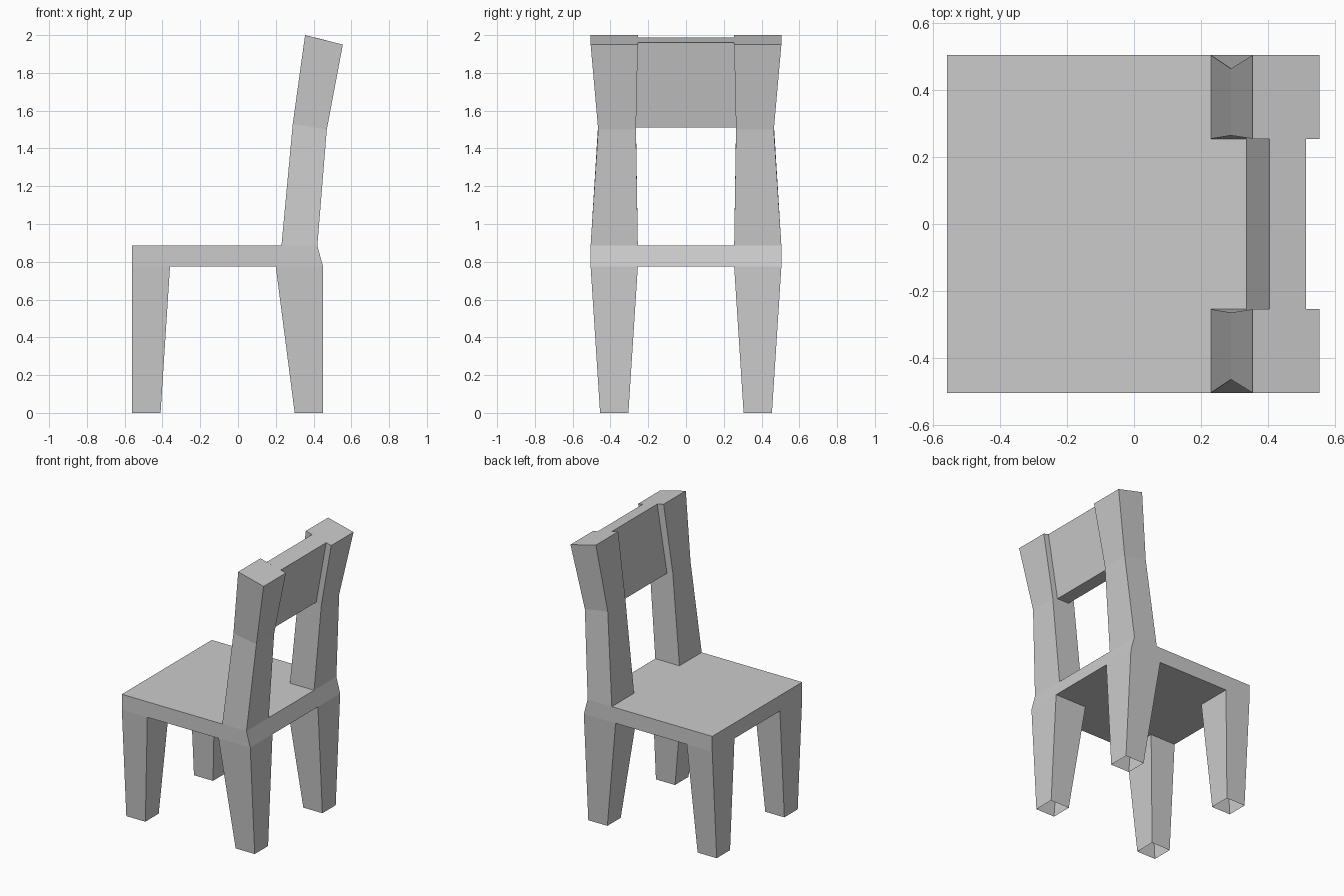
import bpy
import bmesh

cube = bpy.data.objects.get("Cube")
if cube:
    bpy.data.objects.remove(cube, do_unlink=True)

# Single plain grey finish
grey = bpy.data.materials.new("light grey")
grey.use_nodes = True
colour = (0.6, 0.6, 0.6, 1)
grey.diffuse_color = colour
grey.node_tree.nodes["Principled BSDF"].inputs["Base Color"].default_value = colour


def finish(bm, name):
    bmesh.ops.recalc_face_normals(bm, faces=bm.faces[:])
    mesh = bpy.data.meshes.new(name)
    bm.to_mesh(mesh)
    bm.free()
    mesh.materials.append(grey)
    obj = bpy.data.objects.new(name, mesh)
    bpy.context.collection.objects.link(obj)
    return obj


def loft(name, sections, cap_top=False, cap_bottom=False):
    """Four-sided tube; each section is (front x, z), (back x, z), (y, y)."""
    bm = bmesh.new()
    rings = []
    for (xf, zf), (xb, zb), (ya, yb) in sections:
        corners = [(xf, ya, zf), (xb, ya, zb), (xb, yb, zb), (xf, yb, zf)]
        rings.append([bm.verts.new(c) for c in corners])
    for low, high in zip(rings, rings[1:]):
        for i in range(4):
            j = (i + 1) % 4
            bm.faces.new((low[i], low[j], high[j], high[i]))
    if cap_top:
        bm.faces.new(rings[-1])
    if cap_bottom:
        bm.faces.new(rings[0][::-1])
    return finish(bm, name)


INNER, OUTER = 0.255, 0.505
UNDER, TOP = 0.775, 0.885

# Seat slab, left open where the hollow legs and posts join it
bm = bmesh.new()
ys = [-OUTER, -INNER, INNER, OUTER]
bottom = [[bm.verts.new((x, y, UNDER)) for y in ys] for x in (-0.56, -0.36, 0.20, 0.45)]
top = [[bm.verts.new((x, y, TOP)) for y in ys] for x in (-0.56, -0.36, 0.23, 0.42)]
for i in range(3):
    for j in range(3):
        for grid in (bottom, top):
            corner = i != 1 and j != 1
            if corner and (grid is bottom or i == 2):
                continue
            bm.faces.new((grid[i][j], grid[i + 1][j], grid[i + 1][j + 1], grid[i][j + 1]))
    for k in (0, 3):
        bm.faces.new((bottom[i][k], bottom[i + 1][k], top[i + 1][k], top[i][k]))
        bm.faces.new((bottom[k][i], bottom[k][i + 1], top[k][i + 1], top[k][i]))
finish(bm, "seat")

# Mirrored tapered legs (hollow feet) and bent back posts
for label, s in (("left", 1), ("right", -1)):
    foot, joint = (s * 0.305, s * 0.455), (s * INNER, s * OUTER)
    waist = (s * 0.265, s * 0.465)
    loft("front_leg_" + label, [
        ((-0.56, 0), (-0.41, 0), foot),
        ((-0.56, UNDER), (-0.36, UNDER), joint)])
    loft("back_leg_" + label, [
        ((0.30, 0), (0.45, 0), foot),
        ((0.20, UNDER), (0.45, UNDER), joint)])
    loft("back_post_" + label, [
        ((0.23, TOP), (0.42, TOP), joint),
        ((0.29, 1.53), (0.47, 1.50), waist),
        ((0.355, 2.0), (0.555, 1.95), joint)], cap_top=True)

# Recessed backrest panel between the posts
loft("backrest_panel", [
    ((0.335, 1.51), (0.43, 1.51), (-0.265, 0.265)),
    ((0.405, 1.988), (0.515, 1.96), (-INNER, INNER))], cap_top=True, cap_bottom=True)
